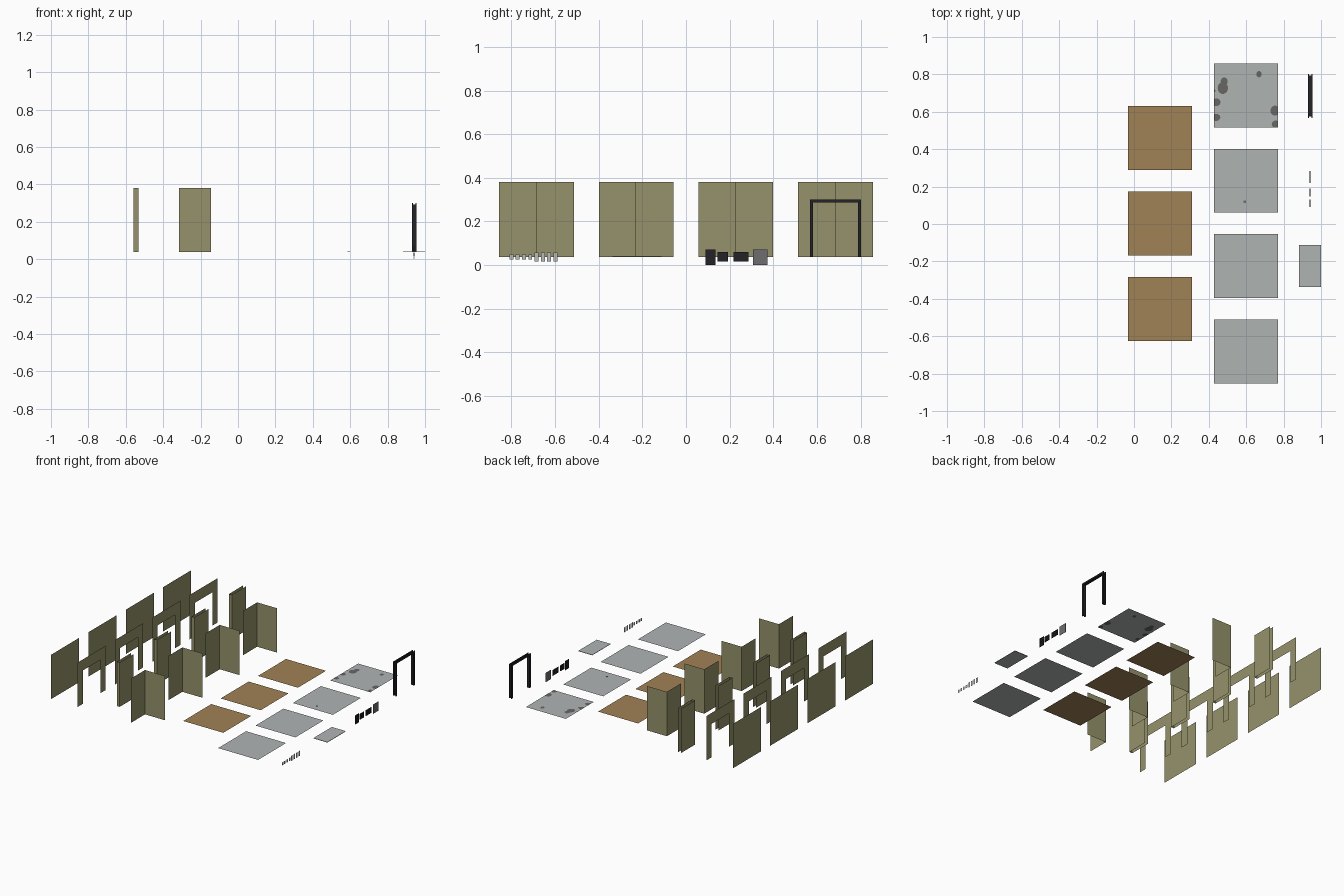
import bpy, bmesh, math

if "Cube" in bpy.data.objects:
    bpy.data.objects.remove(bpy.data.objects["Cube"])


def material(name, r, g, b):
    m = bpy.data.materials.new(name)
    m.diffuse_color = (r, g, b, 1)
    m.use_nodes = True
    m.node_tree.nodes["Principled BSDF"].inputs["Base Color"].default_value = m.diffuse_color
    return m


OLIVE = material("olive wall", 0.30, 0.29, 0.145)
GREY = material("pale grey tile", 0.43, 0.46, 0.455)
BROWN = material("brown ceiling", 0.355, 0.225, 0.092)
BLACK = material("near black metal", 0.017, 0.017, 0.021)
STAIN = material("dark stain", 0.14, 0.132, 0.13)
STEEL = material("mid grey steel", 0.155, 0.155, 0.16)
LIGHT = material("light plate", 0.50, 0.51, 0.51)

T = 0.342            # module size
H = T / 2
STEP = 0.4565        # module spacing
Z0, Z1 = 0.038, 0.381
ROWS = [(i - 1.5) * STEP for i in range(4)]


def sheet(name, polys, mat):
    """Zero-thickness faces from point lists."""
    bm = bmesh.new()
    for p in polys:
        bm.faces.new([bm.verts.new(v) for v in p])
    bmesh.ops.remove_doubles(bm, verts=bm.verts, dist=1e-5)
    return finish(name, bm, mat)


def boxes(name, items, mat):
    """One mesh from boxes given as (x0, x1, y0, y1, z0, z1)."""
    bm = bmesh.new()
    for x0, x1, y0, y1, z0, z1 in items:
        r = bmesh.ops.create_cube(bm, size=1)
        for v in r["verts"]:
            v.co = ((x0 + x1) / 2 + v.co.x * (x1 - x0),
                    (y0 + y1) / 2 + v.co.y * (y1 - y0),
                    (z0 + z1) / 2 + v.co.z * (z1 - z0))
    return finish(name, bm, mat)


def finish(name, bm, mat):
    me = bpy.data.meshes.new(name)
    bm.to_mesh(me)
    bm.free()
    me.materials.append(mat)
    ob = bpy.data.objects.new(name, me)
    bpy.context.collection.objects.link(ob)
    return ob


def upright(xa, ya, xb, yb, z0=Z0, z1=Z1):
    """Vertical quad between two plan points."""
    return [(xa, ya, z0), (xb, yb, z0), (xb, yb, z1), (xa, ya, z1)]


def flat(x, y, w, d, z):
    return [(x - w / 2, y - d / 2, z), (x + w / 2, y - d / 2, z),
            (x + w / 2, y + d / 2, z), (x - w / 2, y + d / 2, z)]


# Four sets of wall modules
XW, XD, XE, XC = -1.0, -0.773, -0.545, -0.316
OPEN, HEAD = 0.108, 0.296
for n, y in enumerate(ROWS, 1):
    # plain wall
    sheet(f"wall_{n}", [upright(XW, y - H, XW, y + H)], OLIVE)
    # doorway wall: one arch-shaped face
    outline = [(-H, Z0), (-OPEN, Z0), (-OPEN, HEAD), (OPEN, HEAD),
               (OPEN, Z0), (H, Z0), (H, Z1), (-H, Z1)]
    sheet(f"doorway_wall_{n}", [[(XD, y + a, z) for a, z in outline]], OLIVE)
    # wall end: two sides joined by a narrow cap
    e = 0.0125
    sheet(f"wall_end_{n}", [upright(XE - e, y + H, XE - e, y),
                            upright(XE - e, y, XE + e, y),
                            upright(XE + e, y, XE + e, y + H)], OLIVE)
    # inner corner
    sheet(f"corner_wall_{n}", [upright(XC, y, XC, y - H)[::-1],
                               upright(XC, y, XC + H, y)], OLIVE)

# Ceiling and floor tiles
ZF = 0.04
for n in range(3):
    sheet(f"ceiling_tile_{n + 1}", [flat(0.14, (n - 1) * STEP + 0.003, T, T, ZF)], BROWN)
for n, y in enumerate(ROWS, 1):
    sheet(f"floor_tile_{n}", [flat(0.598, y + 0.003, T, T, ZF)], GREY)

# Stains on the rear floor tile, clipped to its edges, on both sides
X0, X1, Y0, Y1 = 0.428, 0.768, 0.519, 0.858
spots = [(0.475, 0.727, 0.028, 0.032), (0.482, 0.762, 0.019, 0.022),
         (0.438, 0.651, 0.025, 0.021), (0.440, 0.570, 0.022, 0.019),
         (0.668, 0.801, 0.014, 0.017), (0.754, 0.606, 0.025, 0.027),
         (0.758, 0.534, 0.022, 0.019), (0.431, 0.712, 0.006, 0.006)]
polys = []
for k, (cx, cy, rx, ry) in enumerate(spots):
    for side in (1, -1):
        z = ZF + side * (0.0008 + 0.0001 * k)
        ring = []
        for i in range(14):
            a = side * math.tau * i / 14
            p = (min(max(cx + rx * math.cos(a), X0), X1),
                 min(max(cy + ry * math.sin(a), Y0), Y1), z)
            if not ring or math.dist(p, ring[-1]) > 1e-4:
                ring.append(p)
        polys.append(ring)
sheet("floor_stains", polys, STAIN)

# Small drain on the next tile
boxes("floor_drain", [(0.586, 0.599, 0.112, 0.125, ZF, ZF + 0.001)], STEEL)

# Door trim: flanges either side of a lining
yc = 0.685


def frame(x0, x1, outer, inner, top, low):
    return [(x0, x1, yc - outer, yc - inner, Z0, top),
            (x0, x1, yc + inner, yc + outer, Z0, top),
            (x0, x1, yc - inner, yc + inner, low, top)]


boxes("door_trim", frame(0.930, 0.936, 0.117, 0.103, 0.301, 0.288)
      + frame(0.948, 0.954, 0.117, 0.103, 0.301, 0.288)
      + frame(0.936, 0.948, 0.109, 0.102, 0.294, 0.287), BLACK)

# Vents: backing plate with raised slats
XV = 0.941
vents = [(0.089, 0.135, 0.001, 0.071, 6), (0.144, 0.192, 0.016, 0.061, 4),
         (0.217, 0.286, 0.016, 0.061, 4)]
for n, (ya, yb, za, zb, count) in enumerate(vents, 1):
    parts = [(XV - 0.001, XV + 0.001, ya, yb, za, zb)]
    pitch = (zb - za) / count
    for i in range(count):
        z = za + pitch * i
        parts.append((XV - 0.002, XV + 0.003, ya + 0.003, yb - 0.003,
                      z + pitch * 0.2, z + pitch * 0.8))
    boxes(f"vent_{n}", parts, BLACK)
boxes("access_panel", [(XV - 0.001, XV + 0.001, 0.307, 0.374, 0.0, 0.071)], STEEL)

# Door leaf lying flat
boxes("door_leaf", [(0.881, 1.0, -0.337, -0.112, 0.039, 0.042)], GREY)

# Row of small wall plates: four switches, four sockets
for n in range(8):
    y = -0.80 + n * 0.0288
    h = 0.012 if n < 4 else 0.02
    sheet(f"wall_plate_{n + 1}",
          [upright(0.941, y - 0.009, 0.941, y + 0.009, 0.037 - h, 0.037 + h)], LIGHT)
